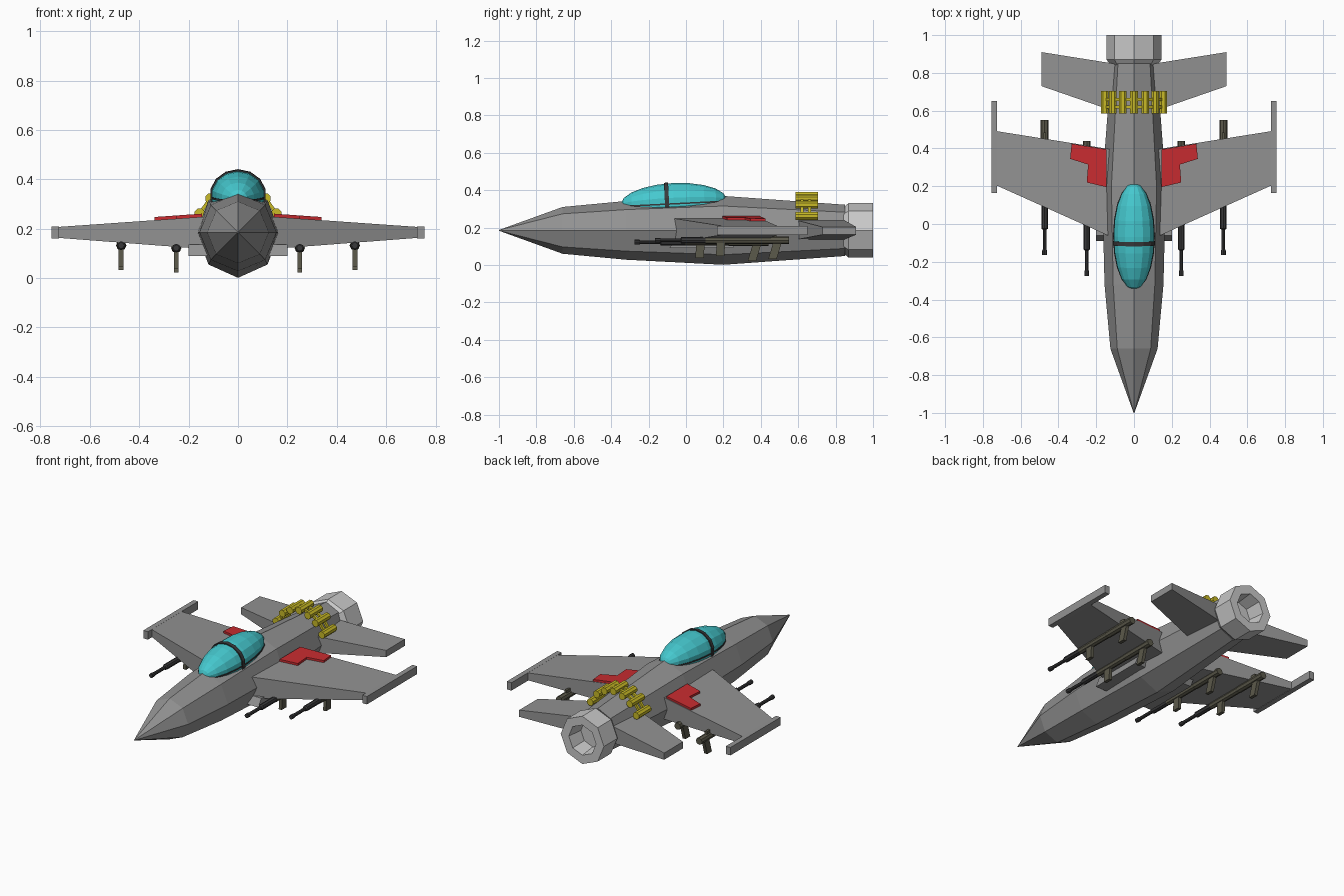
import bpy, bmesh, math
from mathutils import Matrix, Vector

if "Cube" in bpy.data.objects:
    bpy.data.objects.remove(bpy.data.objects["Cube"])


def mat(name, r, g, b):
    m = bpy.data.materials.new(name)
    m.diffuse_color = (r, g, b, 1)
    m.use_nodes = True
    m.node_tree.nodes["Principled BSDF"].inputs["Base Color"].default_value = m.diffuse_color
    return m


GREY = mat("hull_grey", 0.29, 0.29, 0.29)
LIGHT = mat("nozzle_light_grey", 0.58, 0.58, 0.58)
CYAN = mat("canopy_cyan", 0.06, 0.58, 0.62)
DARK = mat("frame_dark", 0.04, 0.04, 0.042)
RED = mat("panel_red", 0.58, 0.025, 0.03)
YELLOW = mat("cartridge_yellow", 0.58, 0.49, 0.02)
OLIVE = mat("gun_olive", 0.105, 0.1, 0.07)


def finish(name, bm, material, mirror=False):
    bmesh.ops.recalc_face_normals(bm, faces=bm.faces[:])
    me = bpy.data.meshes.new(name)
    bm.to_mesh(me)
    bm.free()
    me.materials.append(material)
    ob = bpy.data.objects.new(name, me)
    bpy.context.collection.objects.link(ob)
    if mirror:
        ob.modifiers.new("mirror", 'MIRROR').use_axis[0] = True
    return ob


def bridge(bm, rings):
    """Join successive equal rings of points and cap both ends."""
    vs = [[bm.verts.new(p) for p in r] for r in rings]
    for a, b in zip(vs, vs[1:]):
        n = len(a)
        for i in range(n):
            bm.faces.new((a[i], a[(i + 1) % n], b[(i + 1) % n], b[i]))
    bm.faces.new(vs[0])
    bm.faces.new(vs[-1][::-1])


def lathe(bm, stations, x=0, z=0, n=8, turn=0.0):
    """Loft n-sided rings along y; station = (y, x radius, z radius)."""
    bridge(bm, [[(x + rx * math.sin(2 * math.pi * (i + turn) / n), y,
                  z + rz * math.cos(2 * math.pi * (i + turn) / n)) for i in range(n)]
                for y, rx, rz in stations])


def box(bm, x0, x1, y0, y1, z0, z1, lean=0.0):
    """Box whose lower end is shifted along y by lean."""
    bridge(bm, [[(x0, y0 + s, z), (x1, y0 + s, z), (x1, y1 + s, z), (x0, y1 + s, z)]
                for z, s in ((z0, lean), (z1, 0))])


CZ = 0.185

# Fuselage
bm = bmesh.new()
lathe(bm, [(-1.0, 0.002, 0.002), (-0.66, 0.125, 0.125), (-0.32, 0.156, 0.157),
           (0.2, 0.169, 0.184), (0.85, 0.12, 0.137)], z=CZ)
finish("fuselage", bm, GREY)

# Nozzle with a recessed hole
bm = bmesh.new()
lathe(bm, [(y, r, r) for y, r in ((0.84, 0.122), (0.87, 0.146), (1.0, 0.146),
                                  (1.0, 0.092), (0.9, 0.08))], z=CZ)
finish("exhaust_nozzle", bm, LIGHT)


# Canopy, its hoop and its lower rim
def canopy_frame(bm):
    bmesh.ops.transform(bm, verts=bm.verts[:], matrix=Matrix.Translation((0, -0.065, 0.337))
                        @ Matrix.Rotation(0.05, 4, 'X'))


def ellipse_rings(t0, t1, steps, s):
    out = []
    for k in range(steps + 1):
        c = t0 + (t1 - t0) * k / steps
        r = math.sin(c) * s
        out.append((-0.283 * math.cos(c), 0.11 * r, 0.101 * r))
    return out


bm = bmesh.new()
lathe(bm, ellipse_rings(0.03, math.pi - 0.03, 10, 1.0), n=14)
canopy_frame(bm)
finish("canopy", bm, CYAN)

bm = bmesh.new()
lathe(bm, ellipse_rings(1.40, 1.48, 1, 1.05), n=14)
canopy_frame(bm)
finish("canopy_hoop", bm, DARK)

bm = bmesh.new()
bridge(bm, [[(0.111 * math.sin(a), -0.285 * math.cos(a), z)
             for a in [2 * math.pi * i / 20 for i in range(20)]] for z in (-0.014, -0.006)])
canopy_frame(bm)
finish("canopy_rim", bm, DARK)


# Wings and tailplanes: (x, leading y, trailing y, bottom z, top z) at root and tip
def surface(name, sections):
    bm = bmesh.new()
    bridge(bm, [[(x, a, lo), (x, b, lo), (x, b, hi), (x, a, hi)] for x, a, b, lo, hi in sections])
    finish(name, bm, GREY, True)


surface("wing", [(0.1, -0.078, 0.392, 0.115, 0.251), (0.73, 0.205, 0.492, 0.163, 0.207)])
surface("tailplane", [(0.08, 0.588, 0.845, 0.135, 0.24), (0.49, 0.73, 0.91, 0.162, 0.203)])

# Wingtip rails
bm = bmesh.new()
box(bm, 0.724, 0.755, 0.165, 0.65, 0.16, 0.208)
finish("wingtip_rail", bm, GREY, True)

# Underside boxes beside the belly
bm = bmesh.new()
box(bm, 0.11, 0.2, -0.06, 0.28, 0.09, 0.135, lean=-0.03)
finish("belly_box", bm, GREY, True)

# Red L-shaped wing panels following the wing slope
bm = bmesh.new()
outline = [(0.145, 0.195), (0.25, 0.22), (0.243, 0.315), (0.338, 0.345), (0.332, 0.395 + 0.012),
           (0.33, 0.425), (0.145, 0.395)]
outline = [p for p in outline if p != (0.332, 0.407)]
bridge(bm, [[(x, y, 0.258 - 0.07 * x + d) for x, y in outline] for d in (-0.012, 0.013)])
finish("wing_panel", bm, RED, True)

# Cartridge belt draped over the rear fuselage
belt = [(-0.155, 0.262), (-0.112, 0.322), (-0.06, 0.355), (0, 0.369),
        (0.06, 0.355), (0.112, 0.322), (0.155, 0.262)]
bm = bmesh.new()
for x, z in belt:
    lathe(bm, [(0.585, 0.022, 0.022), (0.705, 0.022, 0.022)], x=x, z=z, n=8, turn=0.5)
finish("cartridges", bm, YELLOW)

bm = bmesh.new()
for (xa, za), (xb, zb) in zip(belt, belt[1:]):
    d = Vector((xb - xa, 0, zb - za))
    nrm = Vector((-d.z, 0, d.x)).normalized() * 0.007
    for y in (0.62, 0.66):
        bridge(bm, [[Vector((x, y + s, z)) + nrm * t
                     for s, t in ((-0.008, -1), (0.008, -1), (0.008, 1), (-0.008, 1))]
                    for x, z in ((xa, za), (xb, zb))])
finish("cartridge_links", bm, YELLOW)

# Four underwing guns: barrel, body, sight rail and two grips
for tag, x, y, z in (("inner", 0.25, -0.275, 0.122), ("outer", 0.473, -0.165, 0.132)):
    bm = bmesh.new()
    lathe(bm, [(y + a, r, r) for a, r in ((0, 0.013), (0.025, 0.013), (0.03, 0.010), (0.135, 0.010),
                                          (0.14, 0.017), (0.28, 0.017))], x=x, z=z)
    finish(tag + "_gun_barrel", bm, DARK, True)
    bm = bmesh.new()
    lathe(bm, [(y + a, r, r) for a, r in ((0.27, 0.019), (0.5, 0.019), (0.51, 0.021),
                                          (0.715, 0.021))], x=x, z=z)
    box(bm, x - 0.007, x + 0.007, y + 0.3, y + 0.65, z, z + 0.035)
    box(bm, x - 0.01, x + 0.01, y + 0.33, y + 0.375, z - 0.085, z, lean=-0.005)
    box(bm, x - 0.01, x + 0.01, y + 0.635, y + 0.68, z - 0.1, z, lean=-0.03)
    finish(tag + "_gun_body", bm, OLIVE, True)
